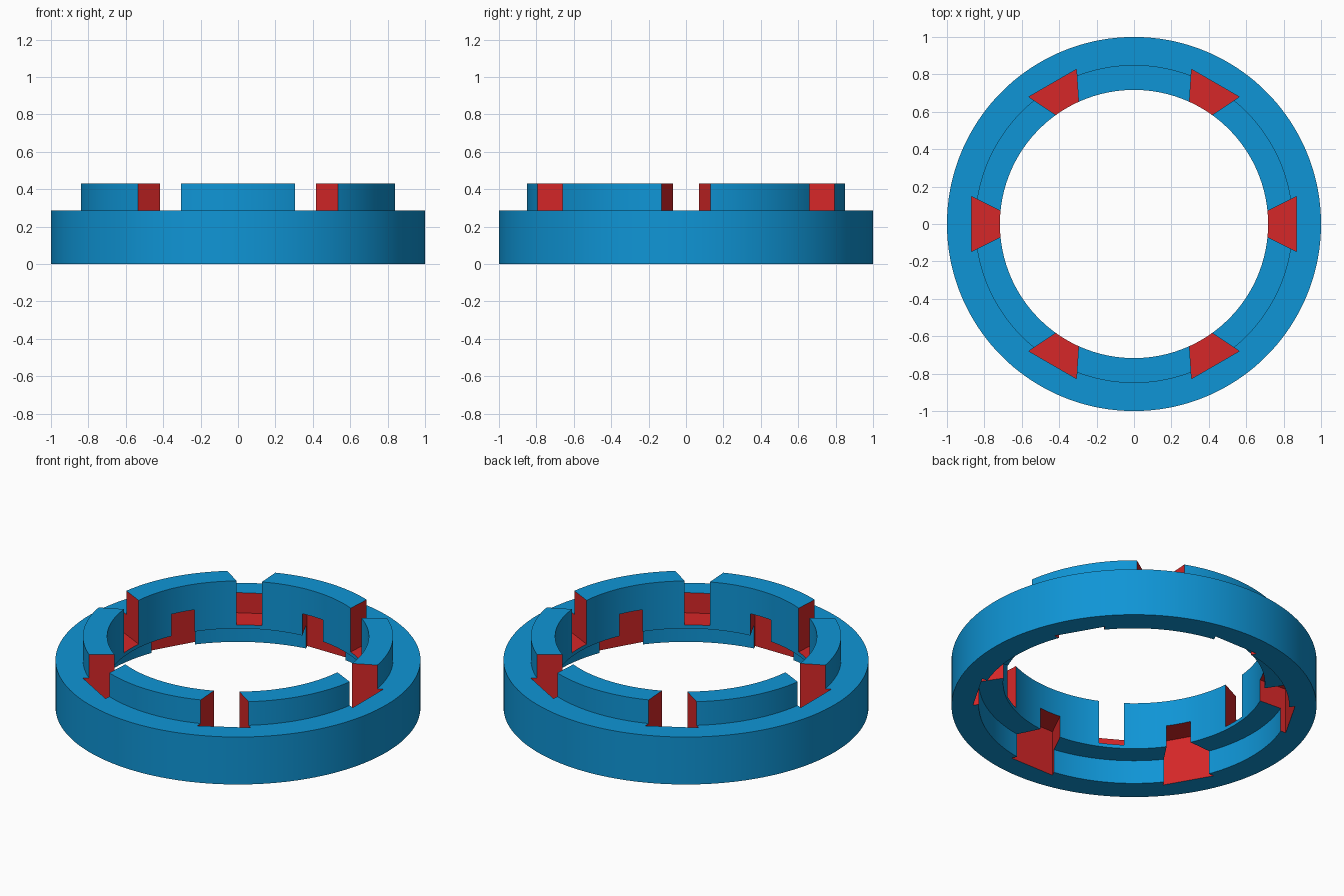
import bpy, bmesh, math
from mathutils import Matrix

if "Cube" in bpy.data.objects:
    bpy.data.objects.remove(bpy.data.objects["Cube"])

BASE_TOP, LEDGE, TOP = 0.287, 0.143, 0.43
R_OUT, R_STEP, R_IN = 1.0, 0.85, 0.717
SEGMENTS = 180


def material(name, color):
    m = bpy.data.materials.new(name)
    m.diffuse_color = (*color, 1)
    m.use_nodes = True
    m.node_tree.nodes["Principled BSDF"].inputs["Base Color"].default_value = m.diffuse_color
    return m


mats = [material("blue", (0.0048, 0.301, 0.672)),
        material("red", (0.672, 0.020, 0.021))]


def make_object(name, bm):
    bmesh.ops.recalc_face_normals(bm, faces=bm.faces[:])
    mesh = bpy.data.meshes.new(name)
    bm.to_mesh(mesh)
    bm.free()
    for m in mats:
        mesh.materials.append(m)
    ob = bpy.data.objects.new(name, mesh)
    bpy.context.collection.objects.link(ob)
    return ob


# Stepped ring: wide base collar with a narrower raised lip, revolved from its section
profile = [(R_STEP, 0), (R_OUT, 0), (R_OUT, BASE_TOP), (R_STEP, BASE_TOP),
           (R_STEP, TOP), (R_IN, TOP), (R_IN, LEDGE), (R_STEP, LEDGE)]
bm = bmesh.new()
rings = []
for i in range(SEGMENTS):
    a = math.tau * i / SEGMENTS
    rings.append([bm.verts.new((r * math.cos(a), r * math.sin(a), z)) for r, z in profile])
for i in range(SEGMENTS):
    a, b = rings[i], rings[(i + 1) % SEGMENTS]
    for j in range(len(profile)):
        k = (j + 1) % len(profile)
        bm.faces.new((a[j], b[j], b[k], a[k]))
ring = make_object("locking_ring", bm)


# Wedge-shaped notch cutters, flaring outwards
def add_wedge(bm, angle, z0, z1):
    r0, r1 = 0.66, 0.87
    w0, w1 = 0.043, 0.147
    rot = Matrix.Rotation(angle, 3, 'Z')
    section = [(r0, -w0), (r1, -w1), (r1, w1), (r0, w0)]
    low, high = ([bm.verts.new(rot @ Matrix.Translation((x, y, z)).translation)
                  for x, y in section] for z in (z0, z1))
    faces = [bm.faces.new(low[::-1]), bm.faces.new(high)]
    for i in range(4):
        j = (i + 1) % 4
        faces.append(bm.faces.new((low[i], low[j], high[j], high[i])))
    for f in faces:
        f.material_index = 1


bm = bmesh.new()
for i in range(6):
    add_wedge(bm, math.radians(60 * i), 0.165, 0.6)          # entry notches from above
    add_wedge(bm, math.radians(60 * i + 30), -0.2, 0.275)    # locking notches from below
cutter = make_object("notch_cutter", bm)
cutter.hide_render = True

# Cut the notches; their walls keep the red material
mod = ring.modifiers.new("notches", 'BOOLEAN')
mod.operation = 'DIFFERENCE'
mod.solver = 'EXACT'
mod.object = cutter
bpy.context.view_layer.objects.active = ring
ring.select_set(True)
bpy.ops.object.modifier_apply(modifier=mod.name)
bpy.data.objects.remove(cutter)

bpy.ops.object.shade_smooth_by_angle(angle=math.radians(25))
